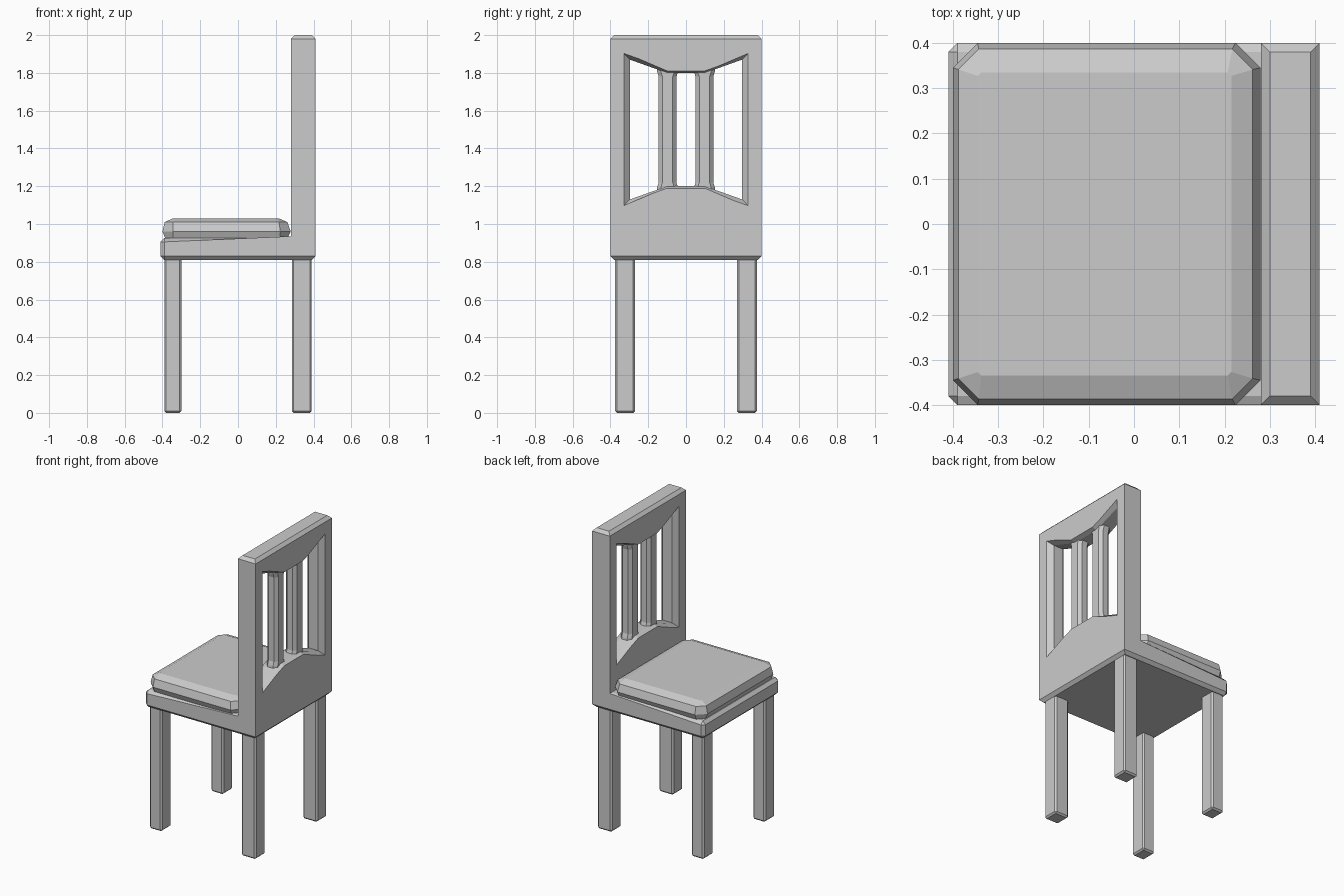
import bpy, bmesh

if "Cube" in bpy.data.objects:
    bpy.data.objects.remove(bpy.data.objects["Cube"])


def finish(name, bm):
    bmesh.ops.recalc_face_normals(bm, faces=bm.faces)
    me = bpy.data.meshes.new(name)
    bm.to_mesh(me)
    bm.free()
    ob = bpy.data.objects.new(name, me)
    bpy.context.collection.objects.link(ob)
    return ob


def loft(rings):
    bm = bmesh.new()
    rows = [[bm.verts.new(p) for p in r] for r in rings]
    n = len(rows[0])
    for a, b in zip(rows, rows[1:]):
        for i in range(n):
            j = (i + 1) % n
            bm.faces.new((a[i], a[j], b[j], b[i]))
    bm.faces.new(rows[0])
    bm.faces.new(rows[-1])
    bmesh.ops.recalc_face_normals(bm, faces=bm.faces)
    return bm


def chamfer(bm, width, test=lambda a, b: True):
    edges = [e for e in bm.edges if test(e.verts[0].co, e.verts[1].co)]
    bmesh.ops.bevel(bm, geom=edges, offset=width, segments=1,
                    affect='EDGES', profile=0.5, clamp_overlap=True)


def octagon(x0, x1, y0, y1, z, cx, cy):
    return [(x0 + cx, y0, z), (x1 - cx, y0, z), (x1, y0 + cy, z), (x1, y1 - cy, z),
            (x1 - cx, y1, z), (x0 + cx, y1, z), (x0, y1 - cy, z), (x0, y0 + cy, z)]


# Seat base and backrest: one L-shaped profile
profile = [(-.41, .81), (.41, .81), (.41, 2), (.28, 2), (.28, .935), (-.41, .925)]
bm = loft([[(x, y, z) for x, z in profile] for y in (-.4, .4)])
chamfer(bm, .02, lambda a, b: min(a.z, b.z) > 1.9 or max(a.z, b.z) < .82
        or max(a.x, b.x) < -.4
        or (max(a.z, b.z) < .94 and min(a.z, b.z) > .92 and abs(a.x - b.x) > .1))
frame = finish("seat_and_back_frame", bm)

# Flared opening in the backrest
def opening(x, w, h_side, h_mid):
    pts = [(w, h_side), (.1, h_mid), (-.1, h_mid), (-w, h_side)]
    pts += [(y, -h) for y, h in reversed(pts)]
    return [(x, y, 1.5 + h) for y, h in pts]


cutter = finish("opening_cutter", loft([
    opening(.26, .35, .425, .318), opening(.31, .297, .37, .30),
    opening(.38, .297, .37, .30), opening(.43, .35, .425, .318)]))
cutter.hide_render = True
cutter.hide_viewport = True
mod = frame.modifiers.new("opening", 'BOOLEAN')
mod.operation = 'DIFFERENCE'
mod.solver = 'EXACT'
mod.object = cutter

# Two vertical slats, flaring slightly at the ends
for side, s in (("left", 1), ("right", -1)):
    rings = []
    for dz, hw in ((-.345, .06), (-.305, .055), (-.28, .047),
                   (.28, .047), (.305, .055), (.345, .06)):
        rings.append(octagon(.305, .385, s * .0975 - hw, s * .0975 + hw, 1.5 + dz, .02, .02))
    finish(side + "_slat", loft(rings))

# Seat cushion with chamfered rim
finish("cushion", loft([
    octagon(-.385, .262, -.385, .385, .925, .04, .04),
    octagon(-.40, .279, -.40, .40, .96, .055, .055),
    octagon(-.388, .262, -.386, .386, 1.01, .045, .045),
    octagon(-.345, .215, -.335, .335, 1.03, .008, .008)]))

# Four square legs
for row, x0, x1 in (("front", -.39, -.30), ("back", .285, .39)):
    for side, s in (("left", 1), ("right", -1)):
        bm = loft([[(x0, s * .27, z), (x1, s * .27, z),
                    (x1, s * .375, z), (x0, s * .375, z)] for z in (0, .83)])
        chamfer(bm, .01)
        finish(f"{row}_{side}_leg", bm)
